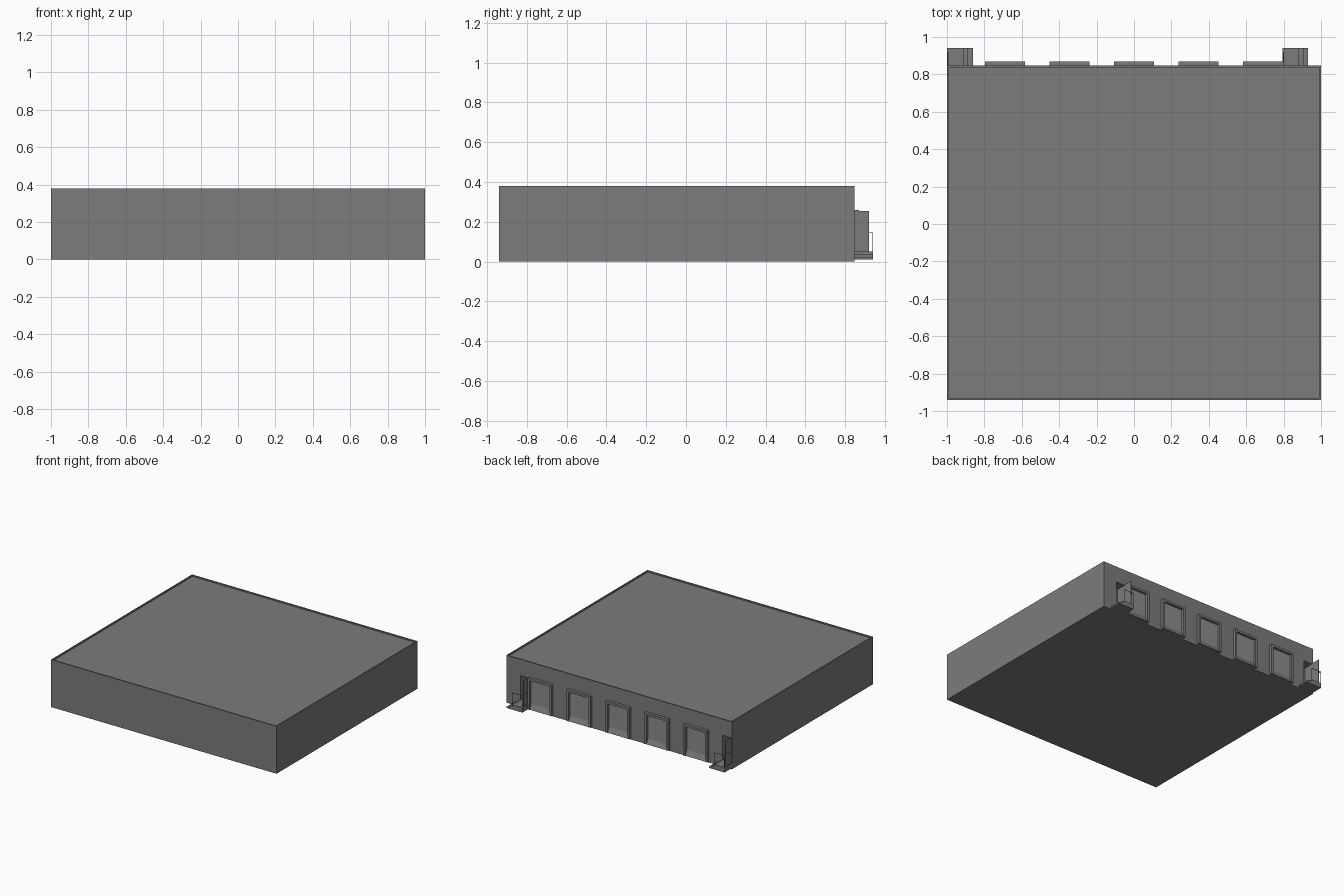
import bpy, bmesh
from mathutils import Vector

if "Cube" in bpy.data.objects:
    bpy.data.objects.remove(bpy.data.objects["Cube"])

BACK = 0.847   # y of the rear wall


def material(name, v):
    m = bpy.data.materials.new(name)
    m.diffuse_color = (v, v, v, 1)
    m.use_nodes = True
    m.node_tree.nodes["Principled BSDF"].inputs["Base Color"].default_value = m.diffuse_color
    return m


DARK = material("dark_grey", 0.2)
DOOR = material("door_grey", 0.26)


def mesh_object(name, bm, mat=DARK):
    bmesh.ops.recalc_face_normals(bm, faces=bm.faces)
    me = bpy.data.meshes.new(name)
    bm.to_mesh(me)
    bm.free()
    me.materials.append(mat)
    ob = bpy.data.objects.new(name, me)
    bpy.context.collection.objects.link(ob)
    return ob


def add_box(bm, x0, x1, y0, y1, z0, z1):
    vs = bmesh.ops.create_cube(bm, size=1)["verts"]
    for v in vs:
        v.co = Vector(((x0 + x1) / 2 + v.co.x * (x1 - x0),
                       (y0 + y1) / 2 + v.co.y * (y1 - y0),
                       (z0 + z1) / 2 + v.co.z * (z1 - z0)))


def boxes(name, *dims, mat=DARK):
    bm = bmesh.new()
    for d in dims:
        add_box(bm, *d)
    return mesh_object(name, bm, mat)


def prism(name, outline, axis, a, b, mat=DARK):
    """Extrude an outline along x (outline is y,z) or y (outline is x,z)."""
    bm = bmesh.new()
    place = (lambda p, t: (t, p[0], p[1])) if axis == "x" else (lambda p, t: (p[0], t, p[1]))
    face = bm.faces.new([bm.verts.new(place(p, a)) for p in outline])
    new = bmesh.ops.extrude_face_region(bm, geom=[face])["geom"]
    shift = Vector((b - a, 0, 0) if axis == "x" else (0, b - a, 0))
    bmesh.ops.translate(bm, vec=shift, verts=[g for g in new if isinstance(g, bmesh.types.BMVert)])
    return mesh_object(name, bm, mat)


docks = [i * 0.345 for i in range(-2, 3)]
stairs = [-1.0, 0.793]

# Warehouse shell: sunken roof inside a low parapet, and two open doorways
body = boxes("warehouse_body", (-1, 1, -0.94, BACK, 0, 0.38))
cutter = boxes("body_cutter",
               (-0.99, 0.99, -0.93, BACK - 0.01, 0.37, 0.5),
               *[(x + 0.008, x + 0.083, BACK - 0.08, 1, 0.05, 0.25) for x in stairs])
cutter.hide_render = True
cutter.hide_viewport = True
mod = body.modifiers.new("openings", "BOOLEAN")
mod.object = cutter
mod.operation = "DIFFERENCE"
mod.solver = "EXACT"

# Loading docks: surround, door and sloped sill
for n, x in enumerate(docks, 1):
    a, b = x - 0.106, x + 0.106
    boxes(f"dock_surround_{n}",
          (a, a + 0.018, BACK - 0.005, 0.87, 0.01, 0.26),
          (b - 0.018, b, BACK - 0.005, 0.87, 0.01, 0.26),
          (a + 0.018, b - 0.018, BACK - 0.005, 0.87, 0.242, 0.26))
    boxes(f"dock_door_{n}", (a + 0.018, b - 0.018, BACK - 0.005, BACK + 0.003, 0.05, 0.242), mat=DOOR)
    prism(f"dock_sill_{n}", [(BACK - 0.005, 0.01), (0.868, 0.01), (BACK + 0.003, 0.05), (BACK - 0.005, 0.05)],
          "x", a + 0.018, b - 0.018)

# Entrance stairs, open door leaf and handrail
for n, x in enumerate(stairs, 1):
    prism(f"entrance_stairs_{n}",
          [(x, 0.01), (x + 0.138, 0.01), (x + 0.138, 0.022), (x + 0.113, 0.022), (x + 0.113, 0.036),
           (x + 0.088, 0.036), (x + 0.088, 0.05), (x, 0.05)],
          "y", BACK - 0.002, 0.94)
    boxes(f"open_door_{n}", (x + 0.004, x + 0.008, BACK - 0.002, 0.92, 0.051, 0.255))
    t = 0.003
    boxes(f"handrail_{n}",
          (x, x + t, 0.937, 0.94, 0.05, 0.147),
          (x + 0.085, x + 0.088, 0.937, 0.94, 0.05, 0.147),
          (x, x + 0.088, 0.937, 0.94, 0.144, 0.147),
          (x, x + t, BACK, 0.94, 0.144, 0.147))
